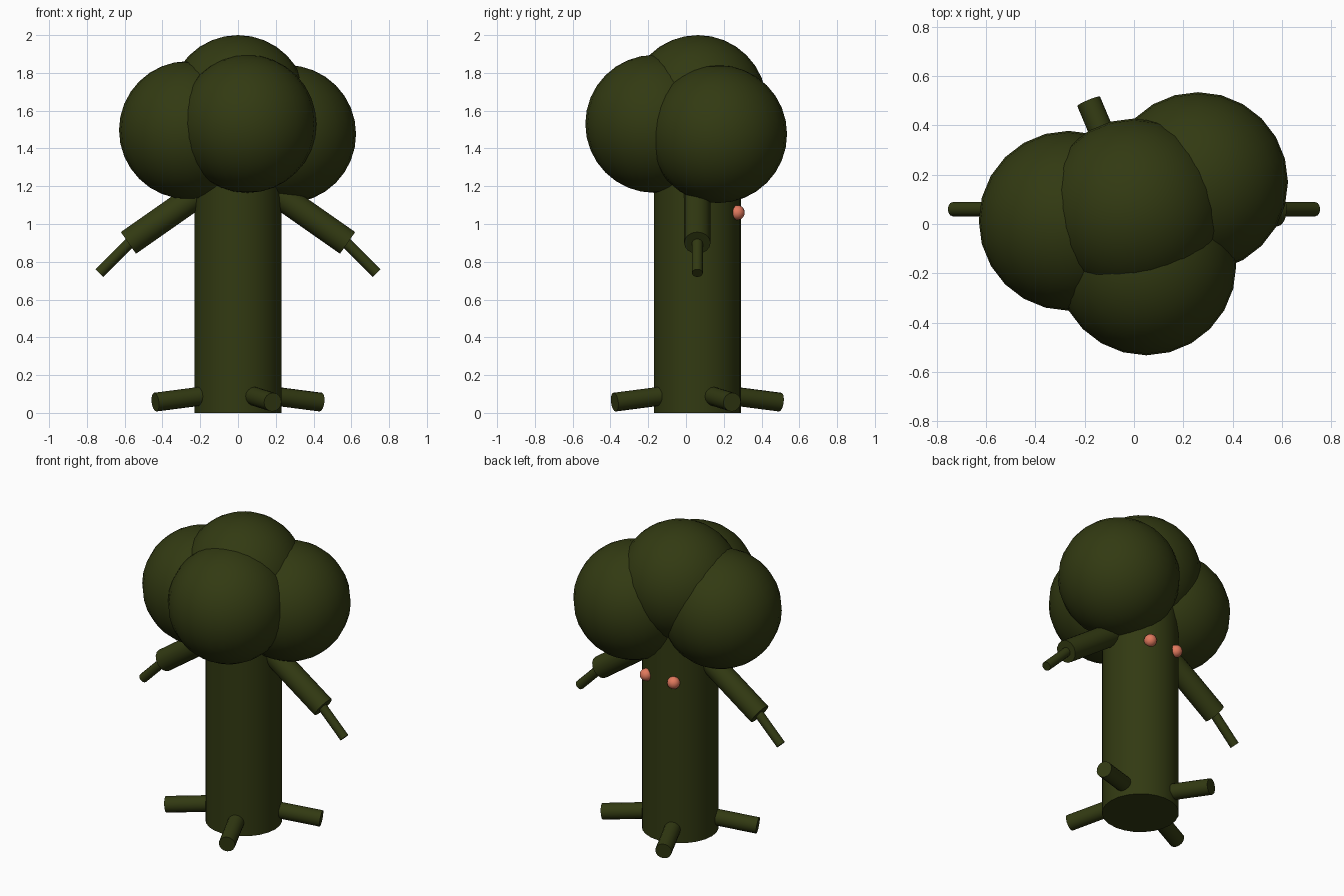
import bpy, math
from mathutils import Vector

if "Cube" in bpy.data.objects:
    bpy.data.objects.remove(bpy.data.objects["Cube"])


def material(name, rgb):
    m = bpy.data.materials.new(name)
    m.diffuse_color = (*rgb, 1)
    m.use_nodes = True
    m.node_tree.nodes["Principled BSDF"].inputs["Base Color"].default_value = m.diffuse_color
    return m


GREEN = material("dark_olive", (0.032, 0.042, 0.006))
CORAL = material("coral", (0.75, 0.19, 0.11))
AXIS_Y = 0.06  # trunk axis


def finish(name, mat):
    ob = bpy.context.object
    ob.name = name
    ob.data.materials.append(mat)
    bpy.ops.object.shade_smooth_by_angle(angle=math.radians(35))
    return ob


def ball(name, centre, radius, mat, segments=24, rings=16):
    bpy.ops.mesh.primitive_uv_sphere_add(segments=segments, ring_count=rings,
                                         radius=radius, location=centre)
    return finish(name, mat)


def rod(name, start, end, radius, sides=16):
    a, b = Vector(start), Vector(end)
    d = b - a
    bpy.ops.mesh.primitive_cylinder_add(
        vertices=sides, radius=radius, depth=d.length, location=(a + b) / 2,
        rotation=d.to_track_quat('Z', 'Y').to_euler())
    return finish(name, GREEN)


# Trunk
rod("trunk", (0, AXIS_Y, 0), (0, AXIS_Y, 1.4), 0.23, 24)

# Crown of four overlapping balls
for name, centre in (("crown_left", (-0.265, 0.013, 1.497)),
                     ("crown_right", (0.26, 0.17, 1.476)),
                     ("crown_front", (0.05, -0.168, 1.53)),
                     ("crown_top", (0, 0.063, 1.635))):
    ball(name, centre, 0.365, GREEN)

# Branches with thin twigs
for side, s in (("left", -1), ("right", 1)):
    rod("branch_" + side, (s * 0.12, AXIS_Y, 1.222), (s * 0.58, AXIS_Y, 0.9), 0.07)
    rod("twig_" + side, (s * 0.54, AXIS_Y, 0.935), (s * 0.735, AXIS_Y, 0.74), 0.029, 12)

# Four sloping roots
for i in range(4):
    a = math.radians(22.8 + 90 * i)
    c, s = math.cos(a), math.sin(a)
    rod(f"root_{i + 1}", (0.1 * c, AXIS_Y + 0.1 * s, 0.102),
        (0.475 * c, AXIS_Y + 0.475 * s, 0.057), 0.05)

# Two small berries on the back of the trunk
for side, s in (("left", -1), ("right", 1)):
    ball("berry_" + side, (s * 0.1, 0.272, 1.06), 0.039, CORAL, 16, 10)
